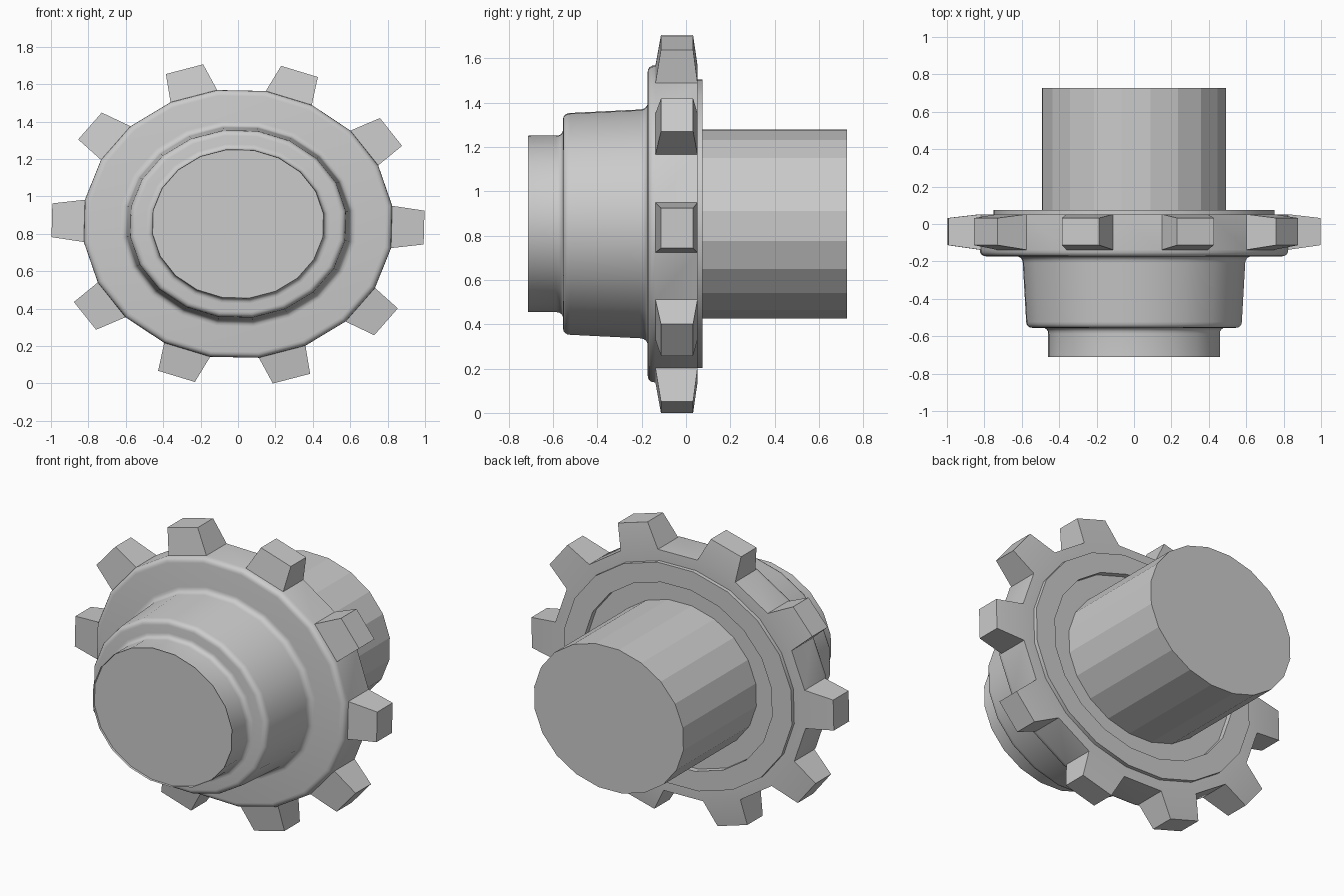
import bpy, bmesh
from math import cos, sin, radians, pi
from mathutils import Vector

if "Cube" in bpy.data.objects:
    bpy.data.objects.remove(bpy.data.objects["Cube"])

SIDES, PHASE = 20, radians(-1.3)      # tooth faces are centred on PHASE + k*36 deg
CZ, SQUASH = 0.853, 0.868             # axis height and vertical squash


def place(r, y, a):
    return Vector((r * cos(a), y, CZ + SQUASH * r * sin(a)))


def rounded(corners, steps=4):
    """Profile of (radius, y, fillet) corners -> points with rounded corners."""
    pts = []
    for i, (r, y, f) in enumerate(corners):
        p = Vector((r, y))
        if not f:
            pts.append(p)
            continue
        a = p + (Vector(corners[i - 1][:2]) - p).normalized() * f
        b = p + (Vector(corners[i + 1][:2]) - p).normalized() * f
        for s in range(steps + 1):
            t = s / steps
            w = 0.9                   # weighted curve, close to an arc
            k0, k1, k2 = (1 - t) ** 2, 2 * w * t * (1 - t), t * t
            pts.append((a * k0 + p * k1 + b * k2) / (k0 + k1 + k2))
    return pts


def lathe(profile):
    bm = bmesh.new()
    angs = [PHASE + (i - 0.5) * 2 * pi / SIDES for i in range(SIDES)]
    rings = [[bm.verts.new(place(r, y, a)) for a in angs] for r, y in profile]
    bands = []
    for q, s in zip(rings, rings[1:]):
        bands.append([bm.faces.new((q[i], q[(i + 1) % SIDES], s[(i + 1) % SIDES], s[i]))
                      for i in range(SIDES)])
    bm.faces.new(rings[0])
    bm.faces.new(rings[-1])
    bmesh.ops.recalc_face_normals(bm, faces=bm.faces)
    return bm, bands


def finish(bm, name, smooth):
    me = bpy.data.meshes.new(name)
    bm.to_mesh(me)
    bm.free()
    ob = bpy.data.objects.new(name, me)
    bpy.context.collection.objects.link(ob)
    if smooth:
        bpy.ops.object.select_all(action='DESELECT')
        ob.select_set(True)
        bpy.context.view_layer.objects.active = ob
        bpy.ops.object.shade_smooth_by_angle(angle=radians(32))
    return ob


# Stepped hub and flange, with a shallow recessed plate at the back
profile = rounded([
    (0.463, -0.727, 0.028),
    (0.463, -0.555, 0.032),
    (0.580, -0.555, 0.032),
    (0.602, -0.173, 0.035),
    (0.832, -0.173, 0.035),
    (0.832, 0.052, 0),
    (0.757, 0.052, 0),
    (0.757, 0.075, 0),
    (0.625, 0.075, 0),
    (0.625, 0.040, 0),
    (0.400, 0.040, 0),
])
bm, bands = lathe(profile)

# Sprocket teeth: every second face of the rim band, extruded and tapered
rim = next(i for i, p in enumerate(profile) if abs(p.x - 0.832) < 1e-4 and abs(p.y - 0.052) < 1e-4) - 1
for k in range(0, SIDES, 2):
    ang = PHASE + k * 2 * pi / SIDES
    face = bmesh.ops.extrude_discrete_faces(bm, faces=[bands[rim][k]])['faces'][0]
    for v in face.verts:
        z = (v.co.z - CZ) / SQUASH
        side = 0.104 if -v.co.x * sin(ang) + z * cos(ang) > 0 else -0.104
        x, z = 0.995 * cos(ang) - side * sin(ang), 0.995 * sin(ang) + side * cos(ang)
        v.co = (x, 0.032 if v.co.y > -0.04 else -0.113, CZ + SQUASH * z)
finish(bm, "sprocket_hub", True)

# Flat-sided axle shaft at the back
bm, _ = lathe([Vector((0.496, 0.02)), Vector((0.496, 0.727))])
finish(bm, "axle_shaft", False)
